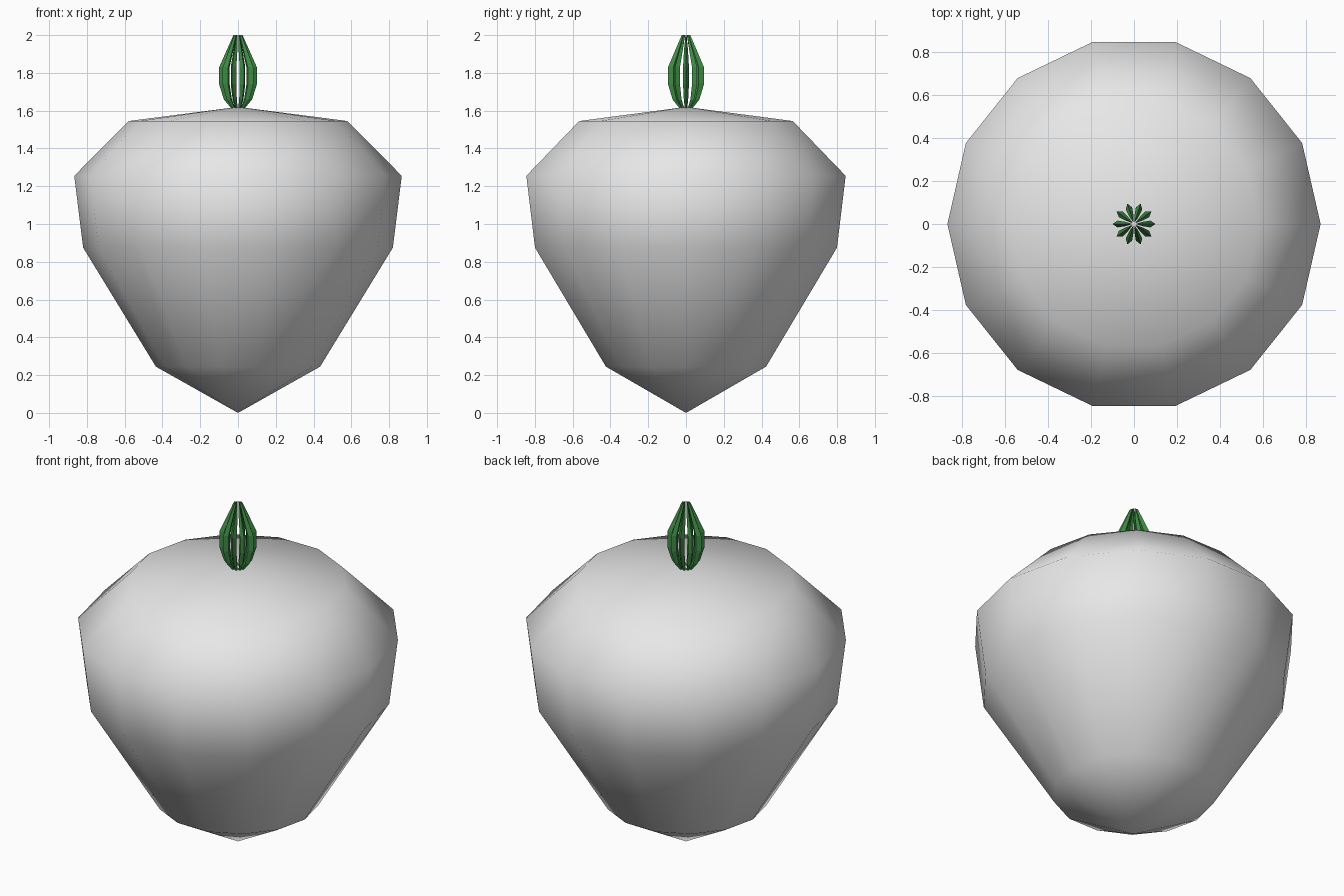
import bpy, bmesh, math

cube = bpy.data.objects.get("Cube")
if cube:
    bpy.data.objects.remove(cube)


def material(name, rgb):
    mat = bpy.data.materials.new(name)
    mat.use_nodes = True
    mat.diffuse_color = (*rgb, 1)
    mat.node_tree.nodes["Principled BSDF"].inputs["Base Color"].default_value = (*rgb, 1)
    return mat


def finish(name, bm, mat, smooth):
    bmesh.ops.recalc_face_normals(bm, faces=bm.faces)
    mesh = bpy.data.meshes.new(name)
    for f in bm.faces:
        f.smooth = smooth
    bm.to_mesh(mesh)
    bm.free()
    mesh.materials.append(mat)
    obj = bpy.data.objects.new(name, mesh)
    bpy.context.collection.objects.link(obj)
    return obj


def polar(radius, angle, z):
    return (radius * math.cos(angle), radius * math.sin(angle), z)


white = material("pale grey", (0.8, 0.8, 0.8))
green = material("leaf green", (0.05, 0.26, 0.06))

# Bulb: a fourteen-sided turnip shape closed by a point at each end
SIDES = 14
bm = bmesh.new()
profile = [(0.435, 0.245), (0.82, 0.875), (0.867, 1.255), (0.58, 1.545)]
rings = [[bm.verts.new(polar(r, math.tau * i / SIDES, z)) for i in range(SIDES)]
         for r, z in profile]
bottom = bm.verts.new((0, 0, 0))
top = bm.verts.new((0, 0, 1.62))
for i in range(SIDES):
    j = (i + 1) % SIDES
    for low, high in zip(rings, rings[1:]):
        bm.faces.new((low[i], low[j], high[j], high[i]))
    bm.faces.new((bottom, rings[0][j], rings[0][i]))
    bm.faces.new((top, rings[-1][i], rings[-1][j]))
finish("bulb", bm, white, True)

# Leaves: ten slim blades bowed outwards, each with a diamond section
LEAVES = 10
# height, inner radius, outer radius, half width
sections = [(1.605, 0.012, 0.03, 0.006), (1.66, 0.04, 0.075, 0.012),
            (1.74, 0.055, 0.1, 0.016), (1.83, 0.055, 0.1, 0.016),
            (1.92, 0.03, 0.06, 0.011), (2.0, 0.008, 0.024, 0.003)]
bm = bmesh.new()
for n in range(LEAVES):
    a = math.tau * n / LEAVES
    loops = []
    for z, inner, outer, half in sections:
        mid = (inner + outer) / 2
        spread = math.atan2(half, mid)
        loops.append([bm.verts.new(polar(r, a + s, z)) for r, s in
                      ((outer, 0), (mid, spread), (inner, 0), (mid, -spread))])
    for low, high in zip(loops, loops[1:]):
        for k in range(4):
            m = (k + 1) % 4
            bm.faces.new((low[k], low[m], high[m], high[k]))
    bm.faces.new(loops[0])
    bm.faces.new(loops[-1])
finish("leaf_tuft", bm, green, False)
